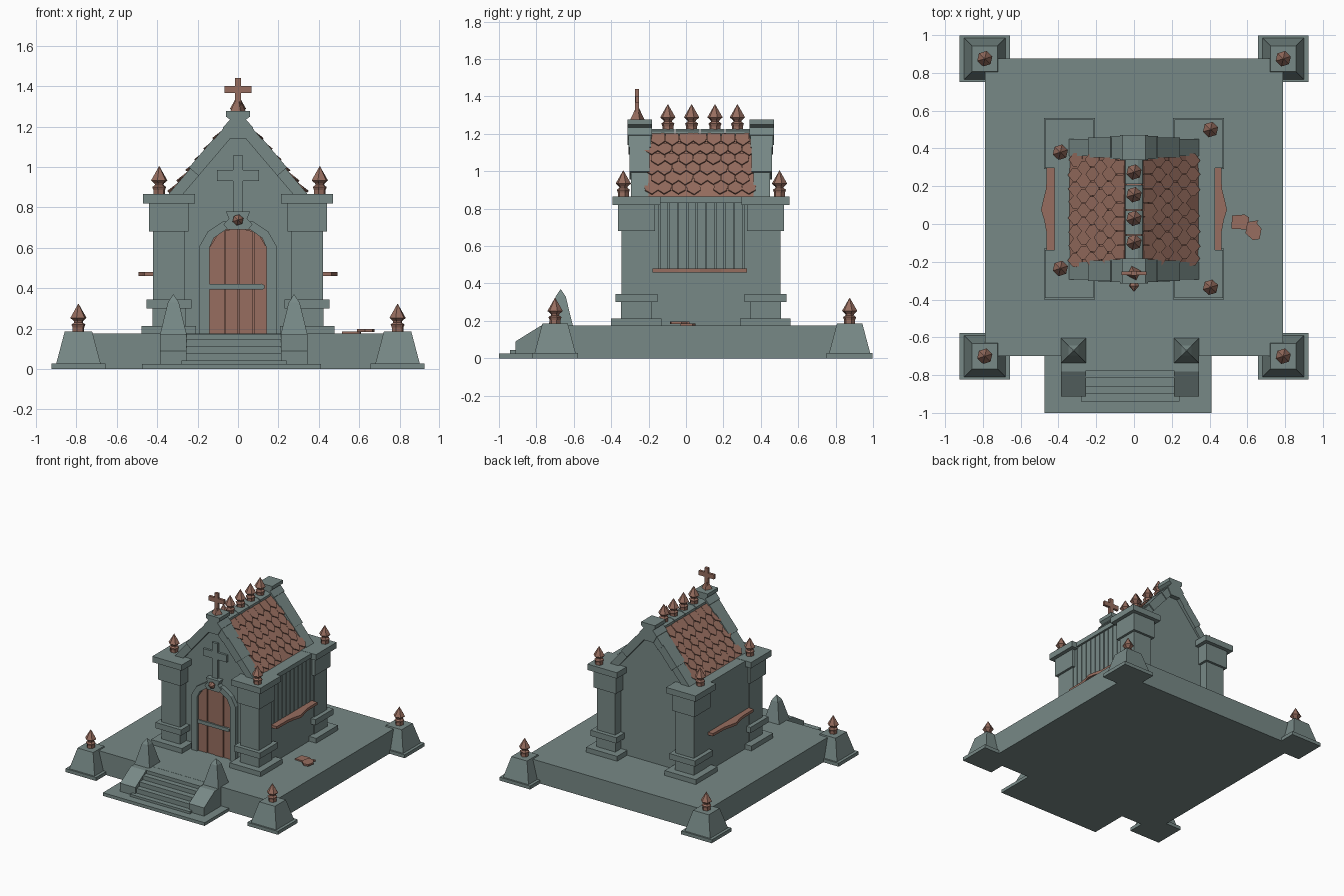
import bpy, bmesh, math, random
from mathutils import Vector

if "Cube" in bpy.data.objects:
    bpy.data.objects.remove(bpy.data.objects["Cube"])
random.seed(4)


def material(name, rgb):
    m = bpy.data.materials.new(name)
    m.diffuse_color = (*rgb, 1)
    m.use_nodes = True
    m.node_tree.nodes["Principled BSDF"].inputs["Base Color"].default_value = m.diffuse_color
    return m


STONE = material("grey_green_stone", (0.185, 0.25, 0.24))
BROWN = material("terracotta_brown", (0.31, 0.155, 0.115))


# ---- shape helpers: each returns (verts, faces) ----
def loft(bottom, top):
    n = len(bottom)
    faces = [tuple(range(n)), tuple(range(n, 2 * n))]
    faces += [(i, (i + 1) % n, n + (i + 1) % n, n + i) for i in range(n)]
    return list(bottom) + list(top), faces


def prism(pts, axis, a, b):
    put = {'x': lambda p, d: (d, p[0], p[1]),
           'y': lambda p, d: (p[0], d, p[1]),
           'z': lambda p, d: (p[0], p[1], d)}[axis]
    return loft([put(p, a) for p in pts], [put(p, b) for p in pts])


def box(x0, x1, y0, y1, z0, z1):
    return prism([(x0, y0), (x1, y0), (x1, y1), (x0, y1)], 'z', z0, z1)


def frustum(x, y, z0, z1, h0, h1):
    sq = [(-1, -1), (1, -1), (1, 1), (-1, 1)]
    return loft([(x + h0 * a, y + h0 * b, z0) for a, b in sq],
                [(x + h1 * a, y + h1 * b, z1) for a, b in sq])


def lathe(profile, origin, forward=False, n=6):
    verts, faces = [], []
    for r, h in profile:
        for i in range(n):
            t = 2 * math.pi * i / n + 0.3
            c, s = r * math.cos(t), r * math.sin(t)
            v = Vector((c, -h, s)) if forward else Vector((c, s, h))
            verts.append(tuple(v + Vector(origin)))
    for k in range(len(profile) - 1):
        for i in range(n):
            j = (i + 1) % n
            faces.append((k * n + i, k * n + j, k * n + n + j, k * n + n + i))
    faces += [tuple(range(n)), tuple(range(len(verts) - n, len(verts)))]
    return verts, faces


def part(name, mat, shapes):
    bm = bmesh.new()
    for verts, faces in shapes:
        vs = [bm.verts.new(v) for v in verts]
        for f in faces:
            bm.faces.new([vs[i] for i in f])
    bmesh.ops.recalc_face_normals(bm, faces=bm.faces)
    me = bpy.data.meshes.new(name)
    bm.to_mesh(me)
    bm.free()
    me.materials.append(mat)
    ob = bpy.data.objects.new(name, me)
    bpy.context.collection.objects.link(ob)
    return ob


def finial(name, x, y, z):
    prof = [(.03, -.01), (.03, .02), (.036, .035), (.022, .045), (.024, .052),
            (.042, .068), (.001, .138)]
    part(name, BROWN, [lathe(prof, (x, y, z))])


# ---- platform and corner posts ----
part("platform", STONE, [box(-.79, .79, -.70, .875, 0, .175)])
for x in (-.79, .79):
    for y in (-.70, .875):
        part("corner_post", STONE, [box(x - .133, x + .133, y - .123, y + .123, 0, .027),
                                    frustum(x, y, .027, .185, .11, .068)])
        finial("corner_finial", x, y, .185)

# ---- front stairs with sloped cheeks and obelisks ----
part("stair_slab", STONE, [box(-.475, .41, -1.0, -.69, 0, .025)])
part("stair_steps", STONE, [box(-.28, .24, -.94, -.69, .02, .043)] +
     [box(-.26, .215, y, -.69, .03, z) for y, z in
      ((-.90, .08), (-.86, .115), (-.815, .148), (-.775, .174))])
for x in (-.32, .278):
    cheek = [(-.912, .02), (-.912, .09), (-.78, .172), (-.61, .172), (-.61, .02)]
    part("stair_cheek", STONE, [prism(cheek, 'x', x - .066, x + .066)])
    part("stair_obelisk", STONE, [frustum(x, -.67, .172, .33, .066, .027),
                                  frustum(x, -.67, .33, .368, .027, .002)])

# ---- four pillars ----
for x in (-.342, .342):
    for y in (-.265, .425):
        part("pillar", STONE, [box(x - h, x + h, y - h, y + h, a, b) for h, a, b in (
            (.135, .175, .213), (.082, .213, .30), (.112, .30, .345),
            (.08, .345, .68), (.098, .68, .82), (.128, .82, .866))])
for x, y in ((-.39, .38), (-.39, -.235), (.405, .5), (.405, -.335)):
    finial("pillar_finial", x, y, .866)

# ---- chapel walls ----
part("chapel_body", STONE, [box(-.42, .395, -.20, .38, .17, .864)])
part("right_lower_wall", STONE, [box(.39, .415, -.20, .38, .17, .465)])
part("right_cornice", STONE, [box(.39, .43, -.20, .38, .83, .865)])
slats = [box(.39, .415, y, y + .044, .46, .835)
         for y in [-.19 + .05 * i for i in range(11)]]
part("right_wall_slats", STONE, slats)
gable = [(-.345, .17), (.345, .17), (.345, .865), (.03, 1.21), (-.03, 1.21), (-.345, .865)]
part("front_gable", STONE, [prism(gable, 'y', -.27, -.20)])
part("back_gable", STONE, [prism(gable, 'y', .36, .435)])

# ---- gable copings and caps ----
DX, DZ = -.285, .335
NX, NZ = Vector((DZ, -DX)).normalized()


def coping(s, yc):
    out = []
    for t0, t1, off, hy in ((0, .4, 0, .045), (.38, .8, .008, .054), (.78, 1.02, .004, .06)):
        pts = []
        for t, o in ((t0, off), (t1, off), (t1, -.055), (t0, -.055)):
            pts.append((s * (.345 + DX * t + NX * o), .865 + DZ * t + NZ * o))
        out.append(prism(pts, 'y', yc - hy, yc + hy))
    return out


half = [(.045, 1.14), (.075, 1.195), (.04, 1.235), (.06, 1.25), (.06, 1.277)]
cap = half + [(-x, z) for x, z in reversed(half)]
for name, yc in (("front", -.248), ("back", .405)):
    part(name + "_coping", STONE, coping(1, yc) + coping(-1, yc))
    part(name + "_gable_cap", STONE, [prism(cap, 'y', yc - .066, yc + .066)])

# ---- roof deck, pointed tiles and ridge ----
deck = [(-.345, .86), (.345, .86), (.04, 1.2), (-.04, 1.2)]
part("roof_deck", BROWN, [prism(deck, 'y', -.2, .36)])
TILE = [(-.036, 0), (.036, 0), (.036, .062), (0, .096), (-.036, .062)]
down = Vector((-DX, -DZ)).normalized()
for s in (1, -1):
    tiles = []
    for row in range(6):
        for col in range(8 if row % 2 else 7):
            if s == 1 and row == 5 and col == 4:
                continue  # missing eave tile
            yc = -.15 + .075 * col - (.0375 if row % 2 else 0)
            twist, lift = random.uniform(-.07, .07), random.uniform(.012, .02)
            lo, hi = [], []
            for u, v in TILE:
                u, v = u - v * twist, v + u * twist
                d = row * .069 + v * .98
                for ring, h in ((lo, .001), (hi, .009)):
                    h += lift * v / .096
                    ring.append((s * (.045 + down.x * d + NX * h), yc + u,
                                 1.197 + down.y * d + NZ * h))
            tiles.append(loft(lo, hi))
    part("roof_tiles", BROWN, tiles)
ridge = [(-.05, 1.185), (-.045, 1.215), (-.02, 1.227), (.02, 1.227), (.045, 1.215), (.05, 1.185)]
part("roof_ridge", STONE, [prism(ridge, 'y', -.19 + .134 * i, -.062 + .134 * i) for i in range(4)])
for y in (-.097, .03, .155, .275):
    finial("ridge_finial", 0, y, 1.22)

# ---- crosses ----
part("roof_cross", BROWN, [box(-.015, .015, -.272, -.25, 1.27, 1.44),
                           box(-.066, .066, -.271, -.251, 1.367, 1.402)])
part("cross_base", BROWN, [lathe([(.04, 0), (.001, .08)], (0, -.26, 1.275), n=4)])
part("wall_cross", STONE, [box(-.024, .024, -.288, -.26, .77, 1.056),
                           box(-.103, .103, -.287, -.26, .93, .985)])

# ---- door, arch and keystone ----
inner = [(.142, .17), (.142, .60), (.118, .65), (.06, .69)]
outer = [(.19, .17), (.19, .61), (.15, .68), (.075, .73)]
mir = lambda pts: [(-x, z) for x, z in reversed(pts)]
part("door_arch", STONE, [prism(outer + mir(outer) + inner_pts, 'y', -.305, -.26)
                          for inner_pts in [[(-x, z) for x, z in inner] + inner[::-1]]])
part("door_backing", BROWN, [prism(inner + mir(inner), 'y', -.276, -.26)])


def arch_top(x):
    x = abs(x)
    for (xa, za), (xb, zb) in zip(inner[1:], inner[2:]):
        if x >= xb:
            return zb + (za - zb) * (x - xb) / (xa - xb)
    return .69


planks = []
for a, b in ((-.142, -.068), (-.062, -.002), (.004, .072), (.078, .142)):
    top = [(x, arch_top(x)) for x in (b, (a + b) / 2, a)]
    planks.append(prism([(a, .175), (b, .175)] + top, 'y', -.284 - random.uniform(0, .006), -.27))
part("door_planks", BROWN, planks)
part("door_bar", STONE, [box(-.142, .115, -.298, -.27, .393, .42),
                         prism([(.115, .39), (.13, .398), (.13, .415), (.115, .423)], 'y', -.298, -.27)])
part("keystone", STONE, [prism([(-.05, .69), (.05, .69), (.072, .715), (.045, .745), (.06, .78),
                                (-.06, .78), (-.045, .745), (-.072, .715)], 'y', -.314, -.26)])
part("keystone_stud", BROWN, [lathe([(.02, 0), (.028, .015), (.001, .047)], (0, -.312, .738), True)])

# ---- side shelves with a bulging outer edge ----
for s in (1, -1):
    edge = [(.38, -.18), (.462, -.18), (.464, -.04), (.475, .02), (.492, .075),
            (.48, .13), (.465, .19), (.462, .325), (.38, .325)]
    part("side_shelf", BROWN, [prism([(s * x, y) for x, y in edge], 'z', .46, .481)])

# ---- fallen tile fragments ----
part("fallen_tiles", BROWN, [
    prism([(.515, -.025), (.605, -.03), (.61, .035), (.585, .05), (.52, .045)], 'z', .175, .186),
    prism([(.59, -.05), (.63, -.085), (.665, -.08), (.675, -.025), (.65, .005), (.66, .02),
           (.60, .01)], 'z', .184, .198)])
